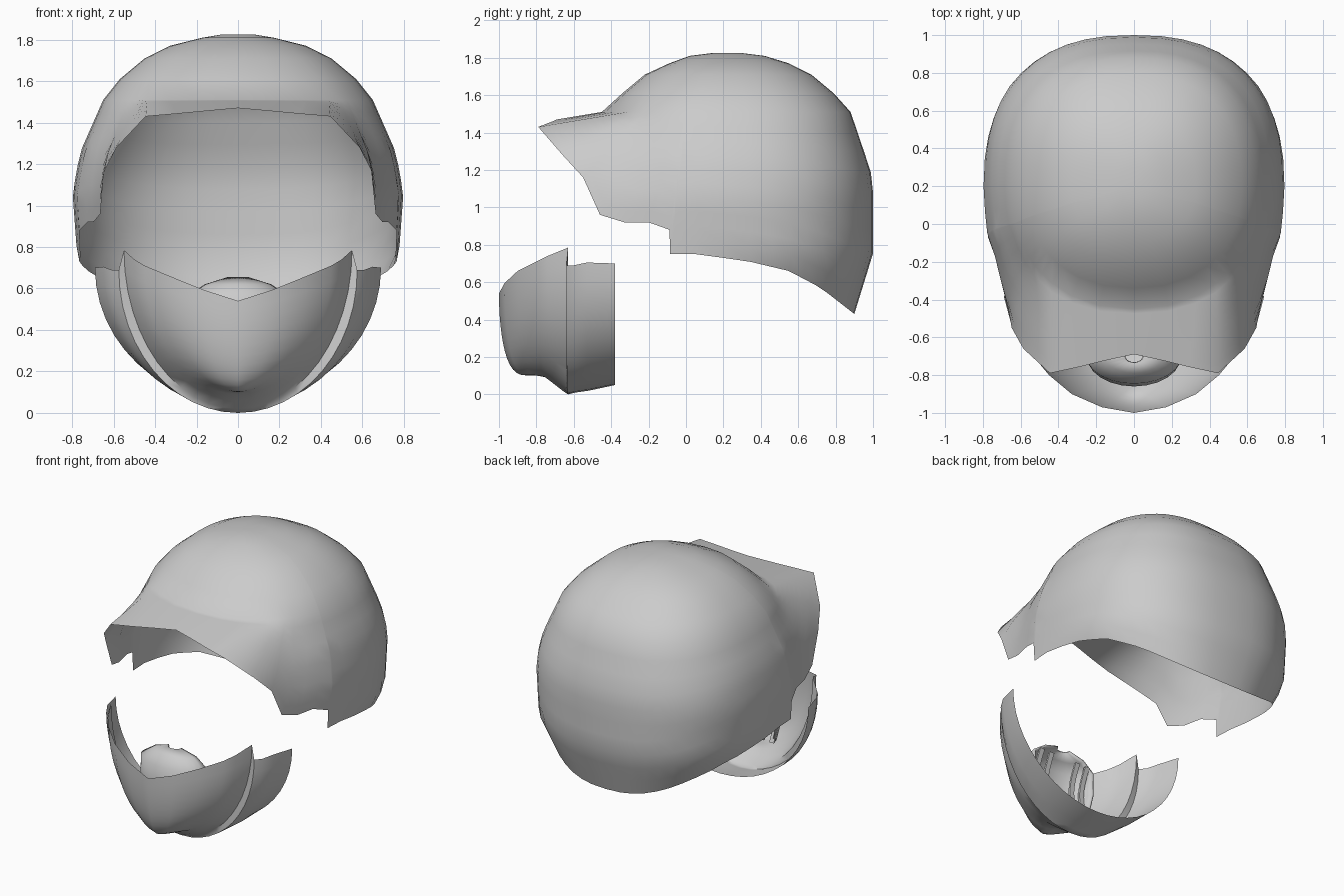
import bpy
import bmesh
from math import sin, cos, radians, pi

default_cube = bpy.data.objects.get("Cube")
if default_cube:
    bpy.data.objects.remove(default_cube, do_unlink=True)

grey = bpy.data.materials.new("light_grey")
grey.use_nodes = True
grey.diffuse_color = (0.6, 0.6, 0.6, 1)
grey.node_tree.nodes["Principled BSDF"].inputs["Base Color"].default_value = (0.6, 0.6, 0.6, 1)


def interpolate(table, key, column):
    """Linear lookup in rows sorted by falling first value."""
    for upper, lower in zip(table, table[1:]):
        if key >= lower[0]:
            t = (upper[0] - key) / (upper[0] - lower[0])
            t = max(t, 0)
            return upper[column] * (1 - t) + lower[column] * t
    return table[-1][column]


def mirrored(columns):
    """Continue centre-to-side columns of points onto the other side."""
    flipped = [[(-x, y, z) for x, y, z in column] for column in columns]
    return flipped[:0:-1] + columns


def build_sheet(name, columns, smooth_angle=60, closed=False, outward=None):
    """Skin a grid of points; outward is a point on the inner side."""
    bm = bmesh.new()
    grid = [[bm.verts.new(p) for p in column] for column in columns]
    pairs = list(zip(grid, grid[1:]))
    if closed:
        pairs.append((grid[-1], grid[0]))
    for left, right in pairs:
        for i in range(len(left) - 1):
            bm.faces.new((left[i], right[i], right[i + 1], left[i + 1]))
    bmesh.ops.remove_doubles(bm, verts=bm.verts, dist=0.0005)
    bmesh.ops.recalc_face_normals(bm, faces=bm.faces)
    bm.normal_update()
    if outward:
        facing = sum(f.calc_area() * sum(
            n * (c - o) for n, c, o in zip(f.normal, f.calc_center_median(), outward))
            for f in bm.faces)
        if facing < 0:
            bmesh.ops.reverse_faces(bm, faces=bm.faces)
    mesh = bpy.data.meshes.new(name)
    bm.to_mesh(mesh)
    bm.free()
    mesh.materials.append(grey)
    obj = bpy.data.objects.new(name, mesh)
    bpy.context.collection.objects.link(obj)
    bpy.ops.object.select_all(action="DESELECT")
    obj.select_set(True)
    bpy.context.view_layer.objects.active = obj
    bpy.ops.object.shade_smooth_by_angle(angle=radians(smooth_angle))
    return obj


# Upper shell: height, half width, front and back of each level
LEVELS = [(1.825, 0.08, 0.14, 0.3), (1.81, 0.17, 0.02, 0.42), (1.77, 0.33, -0.09, 0.55),
          (1.71, 0.45, -0.22, 0.67), (1.61, 0.57, -0.34, 0.79), (1.51, 0.65, -0.45, 0.88),
          (1.26, 0.76, -0.45, 0.965), (1.15, 0.782, -0.45, 1), (1.05, 0.797, -0.45, 1),
          (0.75, 0.775, -0.45, 1), (0.64, 0.72, -0.45, 0.965), (0.43, 0.6, -0.45, 0.9)]
# Front rim from side to centre: angle on dome, width ratio, y, z
RIM = [(0, 1, 0.2, 0.73), (8, 0.99, 0.05, 0.75), (15, 0.98, -0.085, 0.75),
       (15.3, 0.975, -0.088, 0.88), (20, 0.92, -0.2, 0.92), (26, 0.885, -0.33, 0.92),
       (33, 0.84, -0.46, 0.96), (38, 0.83, -0.55, 1.16), (43, 0.78, -0.66, 1.28),
       (50, 0.65, -0.79, 1.43), (62, 0.43, -0.757, 1.443), (76, 0.21, -0.72, 1.457),
       (90, 0, -0.69, 1.47)]
# Rear rim height against y
REAR_RIM = [(0.9, 0.43), (0.72, 0.57), (0.55, 0.66), (0.34, 0.71), (0.2, 0.73)]
MIDDLE, BROW, ROWS = 0.2, 1.51, 10


def dome_point(angle, z, end):
    """Rounded plan curve at one height; end picks the front or back column."""
    a = radians(angle)
    power = 0.9 if end == 2 else 0.83
    x = interpolate(LEVELS, z, 1) * max(cos(a), 0) ** power
    y = MIDDLE + (interpolate(LEVELS, z, end) - MIDDLE) * sin(a) ** power
    return (x if angle < 90 else 0, y, z)


def heights(rim_z):
    crown = [level[0] for level in LEVELS if level[0] >= BROW]
    return crown + [BROW + (rim_z - BROW) * i / ROWS for i in range(1, ROWS + 1)]


shell_columns = []
for angle, ratio, rim_y, rim_z in reversed(RIM):
    column = [(0, MIDDLE, LEVELS[0][0])]
    for z in heights(rim_z):
        x, y, z = dome_point(angle, z, 2)
        f = max(0, (BROW - z) / (BROW - rim_z))
        rim_x = ratio * interpolate(LEVELS, z, 1)
        column.append((x + (rim_x - x) * f, y + (rim_y - y) * f, z))
    shell_columns.append(column)
for step in range(1, 13):
    angle = step * 7.5
    rim_z = 0.6
    for _ in range(30):
        rim_y = dome_point(angle, rim_z, 3)[1]
        rim_z = (rim_z + interpolate(REAR_RIM, rim_y, 1)) / 2
    shell_columns.append([(0, MIDDLE, LEVELS[0][0])]
                         + [dome_point(angle, z, 3) for z in heights(rim_z)])
build_sheet("upper_shell", mirrored(shell_columns), outward=(0, 0.2, 1))

# Chin guard: top edge point, then y and z where the column meets the keel
GUARD = [(0, -1, 0.54, -0.83, 0.1), (0.17, -0.97, 0.595, -0.82, 0.1),
         (0.33, -0.9, 0.66, -0.79, 0.1), (0.45, -0.8, 0.71, -0.74, 0.09),
         (0.5, -0.74, 0.74, -0.71, 0.06), (0.55, -0.63, 0.785, -0.66, 0.02),
         (0.575, -0.64, 0.69, -0.63, 0), (0.61, -0.6, 0.69, -0.59, 0.01),
         (0.65, -0.53, 0.705, -0.52, 0.02), (0.69, -0.38, 0.7, -0.38, 0.05)]
guard_columns = []
for x, y, z, keel_y, keel_z in GUARD:
    column = []
    for i in range(13):
        a = i / 12 * pi / 2
        c = cos(a) if i < 12 else 0
        column.append((x * c, keel_y + (y - keel_y) * c ** 0.6, z + (keel_z - z) * sin(a)))
    guard_columns.append(column)
build_sheet("chin_guard", mirrored(guard_columns), outward=(0, -0.45, 0.5))

# Breath cup: open-backed curved cup inside the guard, half width, front, back, z
CUP = [(0.05, -0.74, -0.7, 0.655), (0.16, -0.79, -0.69, 0.62), (0.25, -0.845, -0.7, 0.56),
       (0.25, -0.86, -0.7, 0.4), (0.2, -0.83, -0.7, 0.2)]
cup_columns = []
for i in range(7):
    a = i / 6 * pi / 2
    cup_columns.append([(w * sin(a), back + (front - back) * cos(a), z)
                        for w, front, back, z in CUP])
cup = build_sheet("breath_cup", mirrored(cup_columns), outward=(0, -0.7, 0.4))
wall = cup.modifiers.new("wall", "SOLIDIFY")
wall.thickness = 0.015

# Vent strips: bowed uprights behind the cup
for side, label in ((1, "left"), (-1, "right")):
    for number, offset in enumerate((0.09, 0.17)):
        corners = ((0, 0), (0.035, 0), (0.035, 0.015), (0, 0.015))
        strip = [[(side * (offset + dx), -0.7 + dy - 0.06 * sin(pi * i / 8), 0.2 + 0.38 * i / 8)
                  for i in range(9)] for dx, dy in corners]
        build_sheet(f"{label}_vent_strip_{number + 1}", strip, 40, closed=True)
